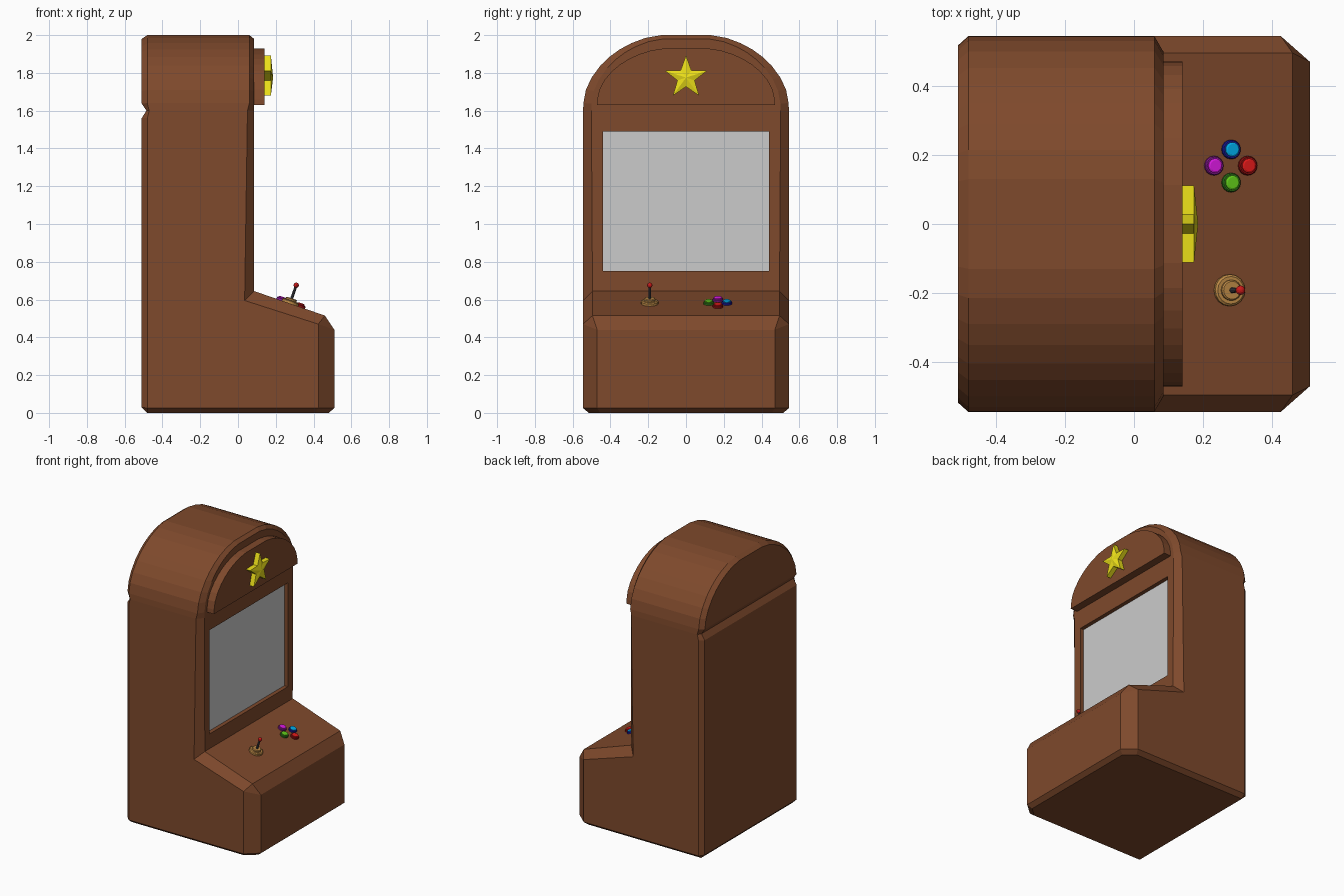
import bpy, bmesh, math
from mathutils import Matrix, Vector

if "Cube" in bpy.data.objects:
    bpy.data.objects.remove(bpy.data.objects["Cube"])


def mat(name, rgb):
    m = bpy.data.materials.new(name)
    m.diffuse_color = (*rgb, 1)
    m.use_nodes = True
    m.node_tree.nodes["Principled BSDF"].inputs["Base Color"].default_value = m.diffuse_color
    return m


BROWN = mat("brown_wood", (0.21, 0.067, 0.025))
YELLOW = mat("yellow", (0.85, 0.75, 0.01))
TAN = mat("tan", (0.5, 0.25, 0.06))
DARK = mat("dark_metal", (0.06, 0.06, 0.07))
RED = mat("red", (0.6, 0.01, 0.01))


def finish(bm, name, material=None, matrix=None):
    bmesh.ops.remove_doubles(bm, verts=bm.verts, dist=0.001)
    bmesh.ops.recalc_face_normals(bm, faces=bm.faces)
    me = bpy.data.meshes.new(name)
    bm.to_mesh(me)
    bm.free()
    ob = bpy.data.objects.new(name, me)
    if material:
        me.materials.append(material)
    if matrix:
        ob.matrix_world = matrix
    bpy.context.collection.objects.link(ob)
    return ob


def face(bm, pts):
    pts = list(dict.fromkeys(pts))
    if len(pts) > 2:
        bm.faces.new([bm.verts.new(p) for p in pts])


def loft(bm, rings, closed=False):
    for a, b in zip(rings, rings[1:]):
        n = len(a)
        for i in range(n if closed else n - 1):
            j = (i + 1) % n
            face(bm, [a[i], a[j], b[j], b[i]])


# Side outline, from the upper back round to the upper front:
# main edge x, z, half width, then the matching side panel corner x, z
OUTLINE = [(-.485, 1.6, .518, -.47, 1.6), (-.51, 1.56, .518, -.48, 1.56),
           (-.51, .03, .518, -.48, .025), (-.48, 0, .515, -.48, .025),
           (.41, 0, .515, .425, .025), (.48, 0, .455, .425, .025),
           (.51, .025, .47, .425, .025), (.51, .44, .47, .425, .47),
           (.46, .515, .495, .425, .47), (.085, .645, .495, .035, .595),
           (.085, 1.6, .501, .05, 1.6)]
# Half of the rounded top, y and z
ARCH = [(.545, 1.6), (.543, 1.64), (.53, 1.71), (.5, 1.775), (.452, 1.84),
        (.405, 1.885), (.35, 1.925), (.29, 1.957), (.215, 1.985), (.13, 2.0)]


def arch(sy, sz, z0=1.6):
    half = [(y * sy, z0 + (z - 1.6) * sz) for y, z in ARCH]
    return half + [(-y, z) for y, z in reversed(half)]


def cap(bm, ring):
    # horizontal strips between the two halves of an arch
    n = len(ring)
    for i in range(n // 2 - 1):
        face(bm, [ring[i], ring[i + 1], ring[n - 2 - i], ring[n - 1 - i]])


# Cabinet: lower body with chamfered sides
bm = bmesh.new()
for s in (1, -1):
    main = [(x, s * y, z) for x, z, y, _, _ in OUTLINE]
    side = [(x, s * .545, z) for _, _, _, x, z in OUTLINE]
    loft(bm, [main, side])
    face(bm, side)
left, right = ([(x, s * y, z) for x, z, y, _, _ in OUTLINE] for s in (1, -1))
loft(bm, [left[:-1], right[:-1]])

# Cabinet: screen surround and recess
DEPTH = .055
outer = [left[-2], left[-1], right[-1], right[-2]]
window = [(.44, .75), (.44, 1.49), (-.44, 1.49), (-.44, .75)]
loft(bm, [outer, [(.085, y, z) for y, z in window],
          [(DEPTH, y, z) for y, z in window]], closed=True)

# Cabinet: rounded top, pinched at its base on the back
rings = []
for x, base_x, sy, sz in ((-.51, -.485, .95, .95), (-.48, -.47, 1, 1),
                          (.06, .05, 1, 1), (.085, .085, .92, .95)):
    rings.append([(base_x if z < 1.61 else x, y, z) for y, z in arch(sy, sz)])
loft(bm, rings)
cap(bm, rings[0])
cap(bm, rings[-1])
finish(bm, "cabinet", BROWN)

# Screen
bm = bmesh.new()
face(bm, [(DEPTH + .002, y, z) for y, z in window])
finish(bm, "screen")

# Header panel
bm = bmesh.new()
rings = [[(x, y, z) for y, z in arch(.865, .75, 1.63)] for x in (.083, .14)]
loft(bm, rings, closed=True)
cap(bm, rings[1])
finish(bm, "header_panel", BROWN)

# Star with a raised centre
bm = bmesh.new()
star = []
for i in range(10):
    r, a = (.048 if i % 2 else .117), i * math.pi / 5
    star.append((r * math.sin(a), 1.775 + r * math.cos(a)))
rings = [[(x, y, z) for y, z in star] for x in (.138, .174)]
loft(bm, rings, closed=True)
for i in range(10):
    face(bm, [rings[1][i], rings[1][(i + 1) % 10], (.186, 0, 1.775)])
finish(bm, "star", YELLOW)


# Controls stand square to the sloping panel
def on_panel(x, y):
    slope = .13 / .375
    return (Matrix.Translation((x, y, .645 - (x - .085) * slope))
            @ Matrix.Rotation(math.atan(slope), 4, 'Y'))


def turned(name, profile, material, x, y, n=16):
    bm = bmesh.new()
    rings = [[(r * math.cos(i * math.tau / n), r * math.sin(i * math.tau / n), h)
              for i in range(n)] for r, h in profile]
    loft(bm, rings, closed=True)
    face(bm, rings[-1])
    return finish(bm, name, material, on_panel(x, y))


# Buttons
for name, x, y, rgb, rim in (("blue", .28, .216, (0, .4, .8), (.01, .01, .35)),
                             ("red", .328, .169, (.75, .01, .01), (.3, .005, .005)),
                             ("green", .28, .12, (.12, .6, .01), (.03, .2, .01)),
                             ("magenta", .23, .169, (.7, .01, .75), (.25, .01, .3))):
    turned(name + "_button_rim", [(.028, -.002), (.028, .009), (.025, .013), (.021, .013)],
           mat(name + "_rim", rim), x, y)
    turned(name + "_button", [(.021, .011), (.021, .018), (.016, .021)],
           mat(name, rgb), x, y)

# Joystick
JX, JY = .275, -.192
turned("joystick_base", [(.046, -.002), (.046, .012), (.04, .017), (.03, .017),
                         (.03, .025), (.026, .029), (.016, .029)], TAN, JX, JY)
turned("joystick_shaft", [(.008, .025), (.007, .095)], DARK, JX, JY, 10)
bm = bmesh.new()
bmesh.ops.create_uvsphere(bm, u_segments=12, v_segments=8, radius=.014,
                          matrix=Matrix.Translation((0, 0, .102)))
finish(bm, "joystick_ball", RED, on_panel(JX, JY))
